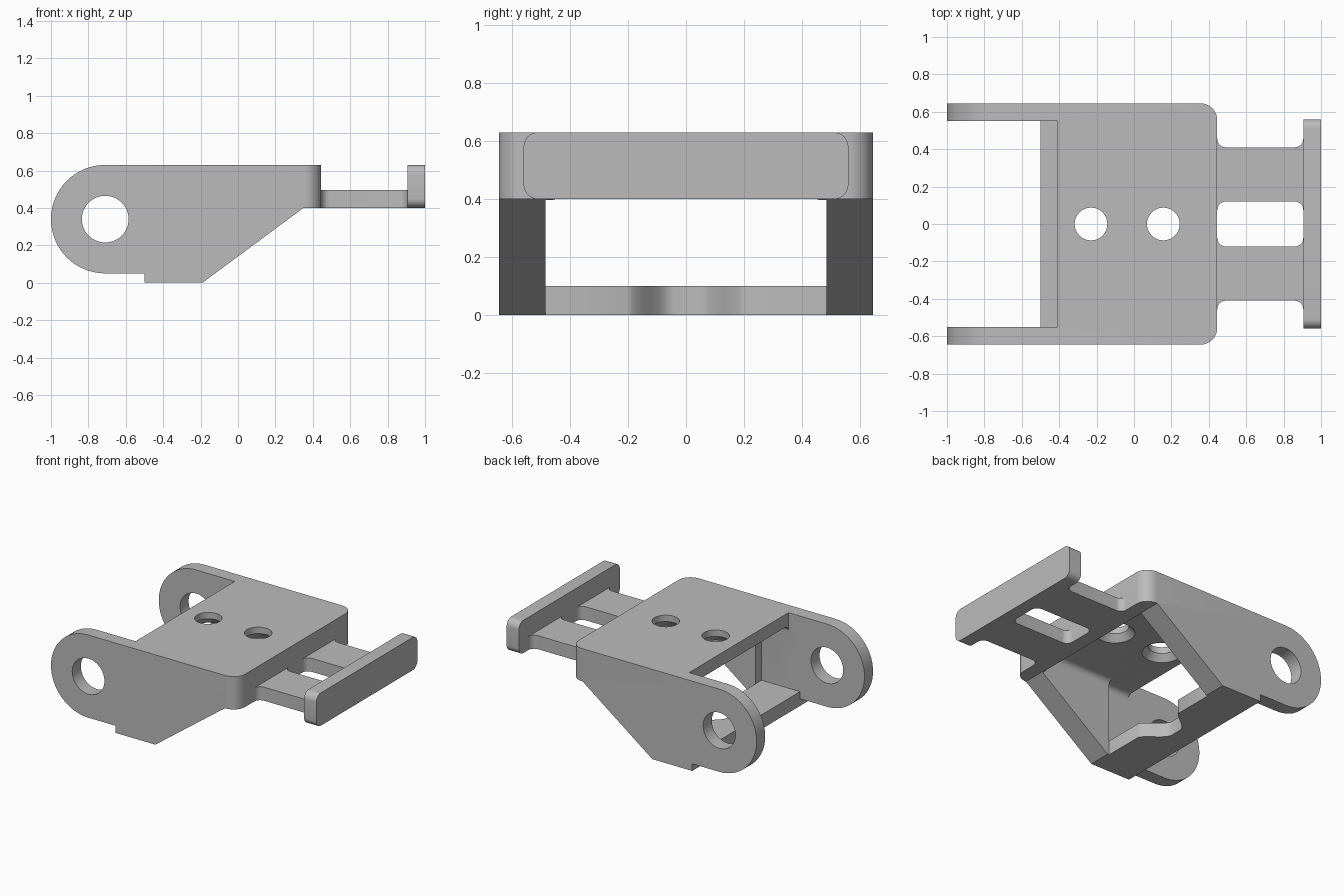
import bpy
import bmesh
from math import sin, cos, pi, radians

if "Cube" in bpy.data.objects:
    bpy.data.objects.remove(bpy.data.objects["Cube"], do_unlink=True)

GREY = (0.5, 0.5, 0.5, 1)
mat = bpy.data.materials.new("plain_grey")
mat.use_nodes = True
mat.diffuse_color = GREY
mat.node_tree.nodes["Principled BSDF"].inputs["Base Color"].default_value = GREY


def arc(cx, cy, r, start, end, n=8):
    steps = [radians(start + (end - start) * i / n) for i in range(n + 1)]
    return [(cx + r * cos(a), cy + r * sin(a)) for a in steps]


def round_rect(u0, u1, v0, v1, r):
    return (arc(u1 - r, v1 - r, r, 0, 90) + arc(u0 + r, v1 - r, r, 90, 180)
            + arc(u0 + r, v0 + r, r, 180, 270) + arc(u1 - r, v0 + r, r, 270, 360))


def rect(u0, u1, v0, v1):
    return [(u0, v0), (u1, v0), (u1, v1), (u0, v1)]


def add_object(name, bm):
    bmesh.ops.recalc_face_normals(bm, faces=bm.faces)
    mesh = bpy.data.meshes.new(name)
    bm.to_mesh(mesh)
    bm.free()
    mesh.materials.append(mat)
    ob = bpy.data.objects.new(name, mesh)
    bpy.context.collection.objects.link(ob)
    return ob


def prism(name, pts, axis, a, b, round_x=None, radius=0.09):
    """Extrude a flat outline along an axis; optionally round the upright edges at one x."""
    place = {"x": lambda u, v, t: (t, u, v),
             "y": lambda u, v, t: (u, t, v),
             "z": lambda u, v, t: (u, v, t)}[axis]
    bm = bmesh.new()
    ends = [[bm.verts.new(place(u, v, t)) for u, v in pts] for t in (a, b)]
    bm.faces.new(ends[0])
    bm.faces.new(ends[1])
    for i in range(len(pts)):
        j = (i + 1) % len(pts)
        bm.faces.new((ends[0][i], ends[0][j], ends[1][j], ends[1][i]))
    bmesh.ops.recalc_face_normals(bm, faces=bm.faces)
    if round_x is not None:
        upright = [e for e in bm.edges
                   if all(abs(v.co.x - round_x) < 1e-4 for v in e.verts)
                   and abs(e.verts[0].co.y - e.verts[1].co.y) < 1e-4]
        bmesh.ops.bevel(bm, geom=upright, offset=radius, segments=8,
                        profile=0.5, affect="EDGES")
    return add_object(name, bm)


def cone(name, x, z0, z1, r0, r1):
    bm = bmesh.new()
    rings = [[bm.verts.new((u, v, z)) for u, v in arc(x, 0, r, 0, 360, 40)[:-1]]
             for z, r in ((z0, r0), (z1, r1))]
    for ring in rings:
        bm.faces.new(ring)
    for i in range(40):
        j = (i + 1) % 40
        bm.faces.new((rings[0][i], rings[0][j], rings[1][j], rings[1][i]))
    return add_object(name, bm)


def cut(ob, cutter):
    mod = ob.modifiers.new("cut", "BOOLEAN")
    mod.operation = "DIFFERENCE"
    mod.solver = "EXACT"
    mod.object = cutter
    bpy.context.view_layer.objects.active = ob
    bpy.ops.object.modifier_apply(modifier=mod.name)
    bpy.data.objects.remove(cutter, do_unlink=True)


# Main body: side outline with rounded ear, extruded across the width
PIVOT_X, PIVOT_Z = -0.71, 0.34
FRONT = 0.445
outline = arc(PIVOT_X, PIVOT_Z, 0.29, 90, 270, 32) + [
    (-0.5, 0.05), (-0.5, 0), (-0.19, 0), (0.35, 0.4), (FRONT, 0.4), (FRONT, 0.63)]
body = prism("hinge_body", outline, "y", -0.645, 0.645, round_x=FRONT)

# Gap between the ears, open at the back and above the cross bar
cut(body, prism("ear_gap", rect(-0.55, 0.55, -1, 1), "x", -1.2, -0.5))
cut(body, prism("bar_gap", rect(-0.55, 0.55, 0.1, 1), "x", -0.6, -0.41))

# Hollow under the top plate, wider at the back than at the front
cut(body, prism("rear_hollow", rect(-0.55, 0.55, 0.1, 0.4)
                [:2] + arc(0.51, 0.5, 0.04, 0, 90) + arc(-0.51, 0.5, 0.04, 90, 180),
                "x", -0.6, -0.2))
cut(body, prism("front_hollow", rect(-0.485, 0.485, -0.2, 0.4)
                [:2] + arc(0.445, 0.5, 0.04, 0, 90) + arc(-0.445, 0.5, 0.04, 90, 180),
                "x", -0.201, 0.345))
cut(body, prism("front_opening", rect(-0.485, 0.485, -0.2, 0.4)
                [:2] + arc(0.445, 0.36, 0.04, 0, 90) + arc(-0.445, 0.36, 0.04, 90, 180),
                "x", -0.19, 0.6))

# Smooth notch in the front edge of the cross bar
wave = [(-0.27 - 0.075 * cos(pi * i / 12), 0.04 + 0.18 * i / 12) for i in range(13)]
notch = [(0, -0.22)] + [(x, -y) for x, y in reversed(wave)] + wave + [(0, 0.22)]
cut(body, prism("bar_notch", notch, "z", -0.1, 0.2))

# Pivot hole through both ears
cut(body, prism("pivot_hole", arc(PIVOT_X, PIVOT_Z, 0.125, 0, 360, 48)[:-1], "y", -1, 1))

# Two screw holes, countersunk from below
for x in (-0.23, 0.157):
    cut(body, cone("screw_hole", x, 0.45, 0.8, 0.0875, 0.0875))
    cut(body, cone("countersink", x, 0.535, 0.585, 0.13, 0.0875))

# Two arms with filleted ends, cut from one flat plate
arms = prism("connecting_arms", rect(0.43, 0.92, -0.5, 0.5), "z", 0.4, 0.495)
for y0, y1 in ((-0.12, 0.12), (0.41, 0.8), (-0.8, -0.41)):
    cut(arms, prism("arm_slot", round_rect(FRONT, 0.905, y0, y1, 0.045), "z", 0.3, 0.6))

# End bar with rounded corners
end_bar = prism("end_bar", round_rect(-0.56, 0.56, 0.4, 0.63, 0.05), "x", 0.905, 1.0)

# Smooth curved surfaces, keep edges crisp
for ob in (body, arms, end_bar):
    bpy.ops.object.select_all(action="DESELECT")
    ob.select_set(True)
    bpy.context.view_layer.objects.active = ob
    bpy.ops.object.shade_smooth_by_angle(angle=radians(30))
